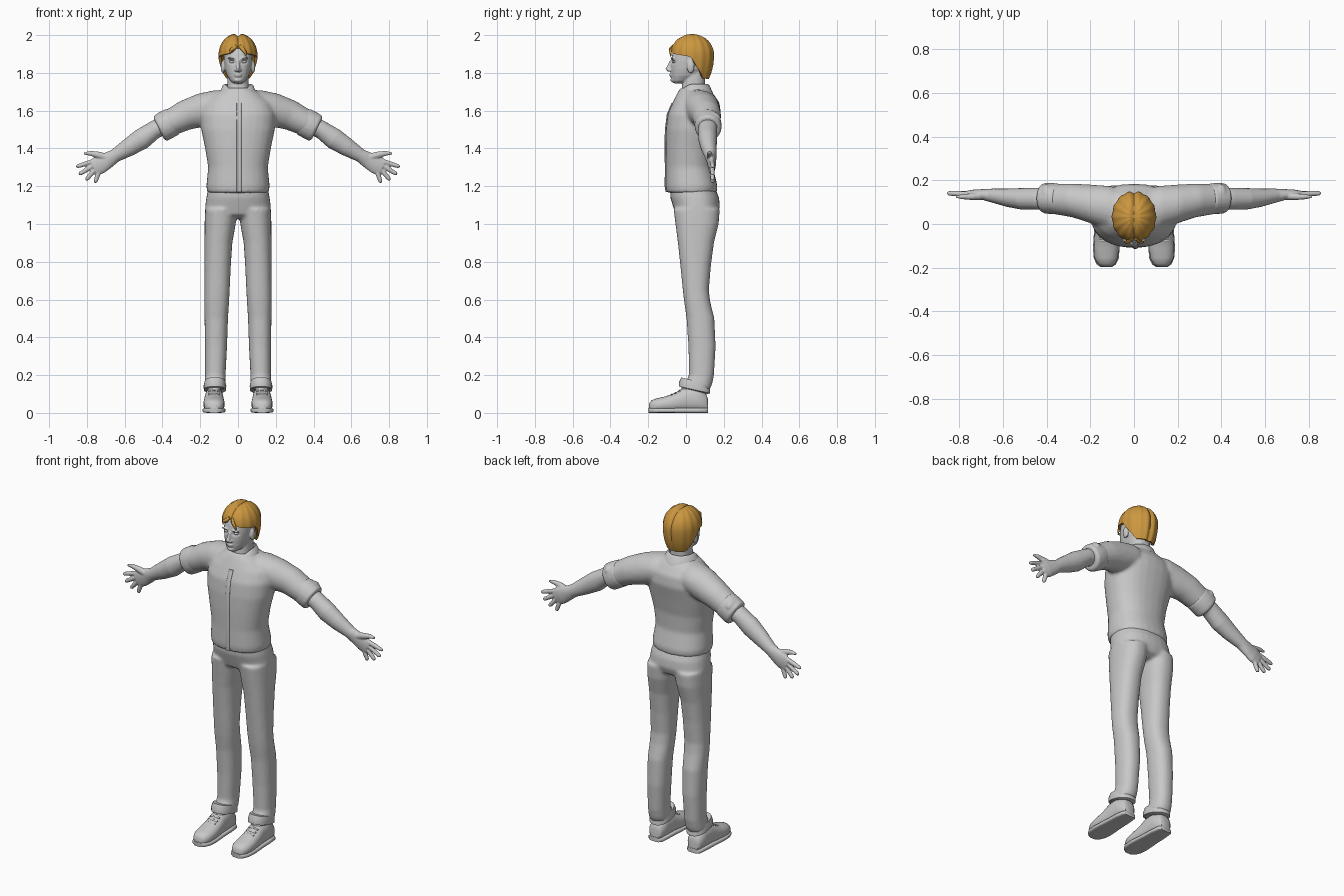
import bpy, bmesh, math
from mathutils import Vector, Matrix

if "Cube" in bpy.data.objects:
    bpy.data.objects.remove(bpy.data.objects["Cube"], do_unlink=True)


def material(name, colour):
    m = bpy.data.materials.new(name)
    m.use_nodes = True
    m.diffuse_color = (*colour, 1)
    m.node_tree.nodes["Principled BSDF"].inputs["Base Color"].default_value = (*colour, 1)
    return m


GREY = material("plain grey", (0.58, 0.58, 0.58))
BLOND = material("golden hair", (0.6, 0.31, 0.05))
SIDES = (1, -1)
X, Y, Z = Vector((1, 0, 0)), Vector((0, 1, 0)), Vector((0, 0, 1))


def loft(bm, rings, n=28, power=2.3):
    """Skin closed superellipse rings given as (centre, u axis, v axis)."""
    rows = []
    for c, u, v in rings:
        row = []
        for i in range(n):
            a = 2 * math.pi * i / n
            k, s = math.cos(a), math.sin(a)
            row.append(bm.verts.new(c + u * math.copysign(abs(k) ** (2 / power), k)
                                    + v * math.copysign(abs(s) ** (2 / power), s)))
        rows.append(row)
    for p, q in zip(rows, rows[1:]):
        for i in range(n):
            bm.faces.new((p[i], p[(i + 1) % n], q[(i + 1) % n], q[i]))
    bm.faces.new(rows[0])
    bm.faces.new(rows[-1])


def stack(bm, levels, power=2.3):
    """Horizontal sections: height, left edge, right edge, front, back."""
    loft(bm, [(Vector(((a + b) / 2, (f + k) / 2, z)), X * (b - a) / 2, Y * (k - f) / 2)
              for z, a, b, f, k in levels], power=power)


def limb(bm, pts, side=1, n=20):
    """Tube in the frontal plane: x, y, z, in-plane radius, depth radius."""
    c = [Vector((p[0] * side, p[1], p[2])) for p in pts]
    rings = []
    for i, p in enumerate(pts):
        t = c[min(i + 1, len(c) - 1)] - c[max(i - 1, 0)]
        rings.append((c[i], Vector((-t.z, 0, t.x)).normalized() * p[3], Y * p[4]))
    loft(bm, rings, n, 2)


def blob(bm, centre, radii):
    bmesh.ops.create_uvsphere(bm, u_segments=16, v_segments=10, radius=1,
                              matrix=Matrix.Translation(centre) @ Matrix.Diagonal((*radii, 1)))


def finish(name, bm, mat=GREY, voxel=0, smooth=4, thickness=0):
    """Make the object; fuse overlapping volumes or thicken sheets, then shade."""
    bmesh.ops.recalc_face_normals(bm, faces=bm.faces)
    me = bpy.data.meshes.new(name)
    bm.to_mesh(me)
    bm.free()
    ob = bpy.data.objects.new(name, me)
    bpy.context.collection.objects.link(ob)
    if voxel:
        r = ob.modifiers.new("fuse", 'REMESH')
        r.mode, r.voxel_size = 'VOXEL', voxel
        s = ob.modifiers.new("soften", 'SMOOTH')
        s.factor, s.iterations = 0.5, smooth
    if thickness:
        s = ob.modifiers.new("thickness", 'SOLIDIFY')
        s.thickness, s.offset = thickness, -1
    if ob.modifiers:
        dg = bpy.context.evaluated_depsgraph_get()
        ob.data = bpy.data.meshes.new_from_object(ob.evaluated_get(dg))
        ob.modifiers.clear()
    ob.data.materials.clear()
    ob.data.materials.append(mat)
    bpy.ops.object.select_all(action='DESELECT')
    ob.select_set(True)
    bpy.context.view_layer.objects.active = ob
    bpy.ops.object.shade_smooth_by_angle(angle=math.radians(45))
    return ob


# Shirt body and short sleeves
bm = bmesh.new()
stack(bm, [(z, -w, w, f, b) for z, w, f, b in (
    (1.165, .163, -.102, .163), (1.2, .168, -.108, .167), (1.3, .158, -.107, .143),
    (1.4, .174, -.109, .147), (1.5, .195, -.107, .167), (1.58, .2, -.098, .185),
    (1.64, .18, -.072, .178), (1.69, .12, -.048, .145), (1.72, .075, -.03, .115))])
for s in SIDES:
    limb(bm, [(.04, .06, 1.635, .075, .09), (.11, .075, 1.625, .085, .1),
              (.19, .09, 1.603, .09, .09), (.28, .108, 1.575, .08, .078),
              (.38, .115, 1.525, .068, .068)], s)
finish("shirt", bm, voxel=.009, smooth=8)

# Front placket
bm = bmesh.new()
limb(bm, [(.006, y, z, .013, .006) for z, y in (
    (1.17, -.102), (1.2, -.107), (1.3, -.106), (1.4, -.108), (1.5, -.106), (1.58, -.096), (1.64, -.071))])
finish("shirt_placket", bm)

# Folded collar, open at the front
bm = bmesh.new()
steps, rows = 32, []
for i in range(steps + 1):
    a = math.radians(-80 + 340 * i / steps)
    k, s = math.cos(a), math.sin(a)
    front = max(0, -s) ** 2
    rows.append([bm.verts.new((r * k, .04 + (r + .004) * s, z)) for r, z in (
        (.066, 1.70 - .03 * front), (.069, 1.742 - .045 * front),
        (.08, 1.735 - .05 * front), (.1, 1.69 - .04 * front))])
for p, q in zip(rows, rows[1:]):
    for j in range(3):
        bm.faces.new((p[j], p[j + 1], q[j + 1], q[j]))
finish("shirt_collar", bm, thickness=.006)

# Rolled sleeve cuffs
bm = bmesh.new()
for s in SIDES:
    limb(bm, [(.335, .115, 1.548, .066, .06), (.345, .115, 1.543, .076, .07),
              (.378, .117, 1.525, .077, .072), (.41, .118, 1.507, .076, .07),
              (.418, .118, 1.503, .066, .06)], s)
    blob(bm, (.4 * s, .13, 1.56), (.03, .055, .036))
finish("sleeve_cuffs", bm, voxel=.007)

# Forearms and hands
bm = bmesh.new()
for s in SIDES:
    limb(bm, [(.36, .115, 1.535, .05, .05), (.44, .115, 1.5, .048, .05), (.51, .115, 1.45, .056, .05),
              (.58, .12, 1.405, .048, .042), (.65, .13, 1.362, .036, .032),
              (.69, .135, 1.337, .043, .025), (.73, .137, 1.315, .05, .021),
              (.765, .137, 1.298, .045, .015)], s)
    for kx, kz, tx, tz in ((.765, 1.333, .857, 1.303), (.765, 1.31, .843, 1.262),
                           (.755, 1.29, .806, 1.232), (.735, 1.28, .757, 1.218)):
        limb(bm, [(kx + (tx - kx) * t, .137 + .004 * t, kz + (tz - kz) * t, r, r)
                  for t, r in ((-.3, .012), (.4, .013), (.9, .011), (1, .005))], s, 10)
    limb(bm, [(.69, .13, 1.35, .02, .02), (.74, .125, 1.366, .018, .016),
              (.785, .125, 1.375, .013, .012), (.815, .125, 1.373, .006, .006)], s, 10)
finish("forearms_and_hands", bm, voxel=.0045, smooth=2)

# Trousers
bm = bmesh.new()
stack(bm, [(z, -w, w, f, b) for z, w, f, b in (
    (1.03, .13, -.02, .13), (1.05, .165, -.055, .165), (1.09, .174, -.068, .18),
    (1.14, .168, -.083, .175), (1.2, .155, -.085, .15))])
for s in SIDES:
    stack(bm, [(z, s * a, s * b, f, k) for z, a, b, f, k in (
        (.125, .066, .18, -.03, .127), (.15, .064, .178, -.01, .138), (.2, .066, .174, .016, .148),
        (.35, .058, .175, .013, .157), (.5, .053, .177, .003, .15), (.59, .047, .178, -.01, .128),
        (.65, .044, .177, -.017, .121), (.78, .038, .177, -.03, .132), (.9, .03, .177, -.043, .148),
        (1.0, .012, .177, -.056, .173), (1.08, .002, .174, -.066, .179))])
finish("trousers", bm, voxel=.009, smooth=5)

# Trouser hems, lower at the heel
bm = bmesh.new()
for s in SIDES:
    loft(bm, [(Vector((.122 * s, .045, z)), X * w, Vector((0, d, -.018)))
              for z, w, d in ((.118, .05, .07), (.122, .059, .083), (.145, .06, .082),
                              (.17, .054, .07))])
finish("trouser_hems", bm)

# Shoes with soles and laces
uppers, soles, laces = bmesh.new(), bmesh.new(), bmesh.new()
shape = [(.116, .03, .07), (.105, .042, .1), (.05, .048, .135), (-.01, .05, .13), (-.06, .054, .1),
         (-.11, .057, .082), (-.155, .053, .072), (-.182, .04, .062), (-.195, .022, .045)]
for s in SIDES:
    cx = .127 * s
    loft(uppers, [(Vector((cx, y, .005 + h / 2)), X * w, Z * h / 2) for y, w, h in shape])
    loft(soles, [(Vector((cx, y * 1.015, .013)), X * (w + .004), Z * .013) for y, w, h in shape], power=4)
    for y, z in ((-.035, .118), (-.055, .106), (-.075, .097)):
        limb(laces, [(.127 + d, y, z - 5 * d * d, .005, .006) for d in (-.03, 0, .03)], s, 8)
finish("shoe_uppers", uppers)
finish("shoe_soles", soles)
finish("shoe_laces", laces)

# Head, neck, ears and face
bm = bmesh.new()
stack(bm, [(z, -w, w, f, b) for z, w, f, b in (
    (1.66, .06, -.03, .11), (1.7, .06, -.025, .108), (1.74, .056, -.02, .1), (1.82, .055, -.01, .1))])
stack(bm, [(z, -w, w, f, b) for z, w, f, b in (
    (1.745, .022, -.066, -.02), (1.757, .04, -.074, .02), (1.785, .058, -.078, .07),
    (1.82, .069, -.08, .105), (1.86, .075, -.08, .122), (1.9, .077, -.072, .125),
    (1.94, .068, -.058, .115), (1.97, .042, -.028, .09))])
limb(bm, [(0, -.078, 1.866, .008, .01), (0, -.087, 1.84, .009, .011),
          (0, -.095, 1.822, .012, .014), (0, -.088, 1.808, .012, .012)], n=12)
blob(bm, (0, -.081, 1.792), (.021, .008, .005))
blob(bm, (0, -.079, 1.783), (.018, .008, .005))
blob(bm, (0, -.07, 1.762), (.022, .013, .012))
for s in SIDES:
    blob(bm, (.08 * s, .025, 1.832), (.011, .02, .034))
    blob(bm, (.034 * s, -.074, 1.877), (.023, .009, .006))
    blob(bm, (.012 * s, -.086, 1.814), (.008, .01, .007))
head = finish("head", bm, voxel=.0045, smooth=3)
for v in head.data.vertices:
    for s in SIDES:
        d = Vector(((v.co.x - .032 * s) / .017, (v.co.z - 1.859) / .01))
        if v.co.y < 0:
            v.co.y += .012 * math.exp(-d.length_squared)

# Eyes
bm = bmesh.new()
for s in SIDES:
    blob(bm, (.032 * s, -.062, 1.858), (.014, .011, .007))
finish("eyes", bm)


# Hair: a parted cap whose lower edge drops behind the ears
def hairline(y):
    pts = ((-.09, 1.905), (.025, 1.885), (.06, 1.83), (.105, 1.77), (.2, 1.765))
    for (y0, z0), (y1, z1) in zip(pts, pts[1:]):
        if y <= y1:
            return z0 + (z1 - z0) * (y - y0) / (y1 - y0)


bm = bmesh.new()
n, m, zc = 72, 16, 1.895
crown = bm.verts.new((0, .033, zc + .098))
rows = [[] for _ in range(m)]
for i in range(n):
    a = 2 * math.pi * i / n
    k, s = math.cos(a), math.sin(a)
    end = hairline(.033 + .115 * s) + (.032 * math.exp(-(k / .3) ** 2) if s < 0 else 0)
    low = math.asin((end - zc) / (.113 if end > zc else .2))
    for j in range(m):
        phi = math.pi / 2 + (low - math.pi / 2) * (j + 1) / m
        c, h = math.cos(phi), math.sin(phi)
        wave = 1 + .018 * c * math.cos(14 * a) - .13 * math.exp(-(k * c / .13) ** 2) * (1 - .5 * c)
        rows[j].append(bm.verts.new((.101 * k * c * wave, .033 + .117 * s * c * wave,
                                     zc + h * (.114 * wave if h > 0 else .2))))
for i in range(n):
    i2 = (i + 1) % n
    bm.faces.new((crown, rows[0][i], rows[0][i2]))
    for p, q in zip(rows, rows[1:]):
        bm.faces.new((p[i], q[i], q[i2], p[i2]))
finish("hair", bm, BLOND, thickness=.014)

# Loose locks on the forehead
bm = bmesh.new()
for s, drop in ((1, .0), (-1, .012)):
    limb(bm, [(.008, -.066, 1.945, .008, .008), (.022, -.08, 1.93, .011, .008),
              (.036, -.083, 1.912 + drop, .009, .007), (.044, -.081, 1.888 + drop, .002, .003)], s, 10)
finish("hair_locks", bm, BLOND)
